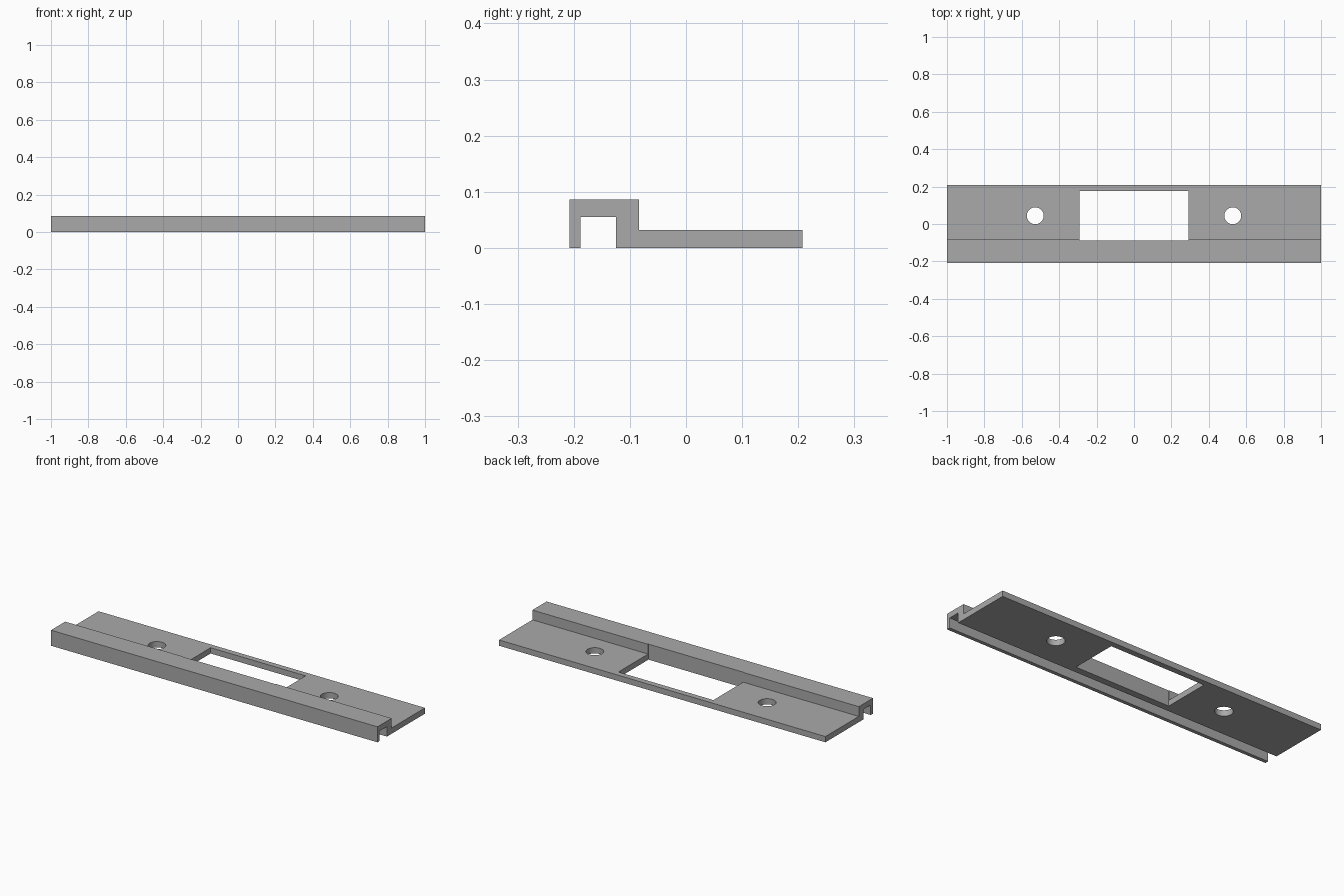
import bpy
import bmesh
from math import radians

cube = bpy.data.objects.get("Cube")
if cube:
    bpy.data.objects.remove(cube, do_unlink=True)

# Plain grey material
grey = bpy.data.materials.new("grey")
grey.use_nodes = True
colour = (0.4, 0.4, 0.4, 1)
grey.diffuse_color = colour
grey.node_tree.nodes["Principled BSDF"].inputs["Base Color"].default_value = colour

# Plate with a hollow front rail, extruded along x
PROFILE = [(-0.208, 0), (-0.188, 0), (-0.188, 0.055), (-0.125, 0.055),
           (-0.125, 0), (0.208, 0), (0.208, 0.032), (-0.084, 0.032),
           (-0.084, 0.086), (-0.208, 0.086)]
bm = bmesh.new()
face = bm.faces.new([bm.verts.new((-1, y, z)) for y, z in PROFILE])
extruded = bmesh.ops.extrude_face_region(bm, geom=[face])["geom"]
bmesh.ops.translate(bm, vec=(2, 0, 0),
                    verts=[v for v in extruded if isinstance(v, bmesh.types.BMVert)])
bmesh.ops.recalc_face_normals(bm, faces=bm.faces)
mesh = bpy.data.meshes.new("railed_plate")
bm.to_mesh(mesh)
bm.free()
plate = bpy.data.objects.new("railed_plate", mesh)
bpy.context.collection.objects.link(plate)
mesh.materials.append(grey)


def cut(cutter):
    """Subtract the cutter from the plate, then discard it."""
    cutter.hide_render = True
    cutter.data.materials.append(grey)
    bpy.ops.object.select_all(action="DESELECT")
    plate.select_set(True)
    bpy.context.view_layer.objects.active = plate
    mod = plate.modifiers.new("cut", "BOOLEAN")
    mod.operation = "DIFFERENCE"
    mod.solver = "EXACT"
    mod.object = cutter
    bpy.ops.object.modifier_apply(modifier=mod.name)
    bpy.data.objects.remove(cutter, do_unlink=True)


# Rectangular window, cut slightly into the back of the rail
back, front = 0.176, -0.087
bpy.ops.mesh.primitive_cube_add(size=1, location=(0, (back + front) / 2, 0))
window = bpy.context.object
window.name = "window_cutter"
window.scale = (0.582, back - front, 1)
bpy.context.view_layer.update()
cut(window)

# Two screw holes
for side in (-1, 1):
    bpy.ops.mesh.primitive_cylinder_add(vertices=48, radius=0.045, depth=1,
                                        location=(side * 0.528, 0.044, 0))
    hole = bpy.context.object
    hole.name = "screw_hole_cutter"
    cut(hole)

bpy.ops.object.shade_smooth_by_angle(angle=radians(30))
